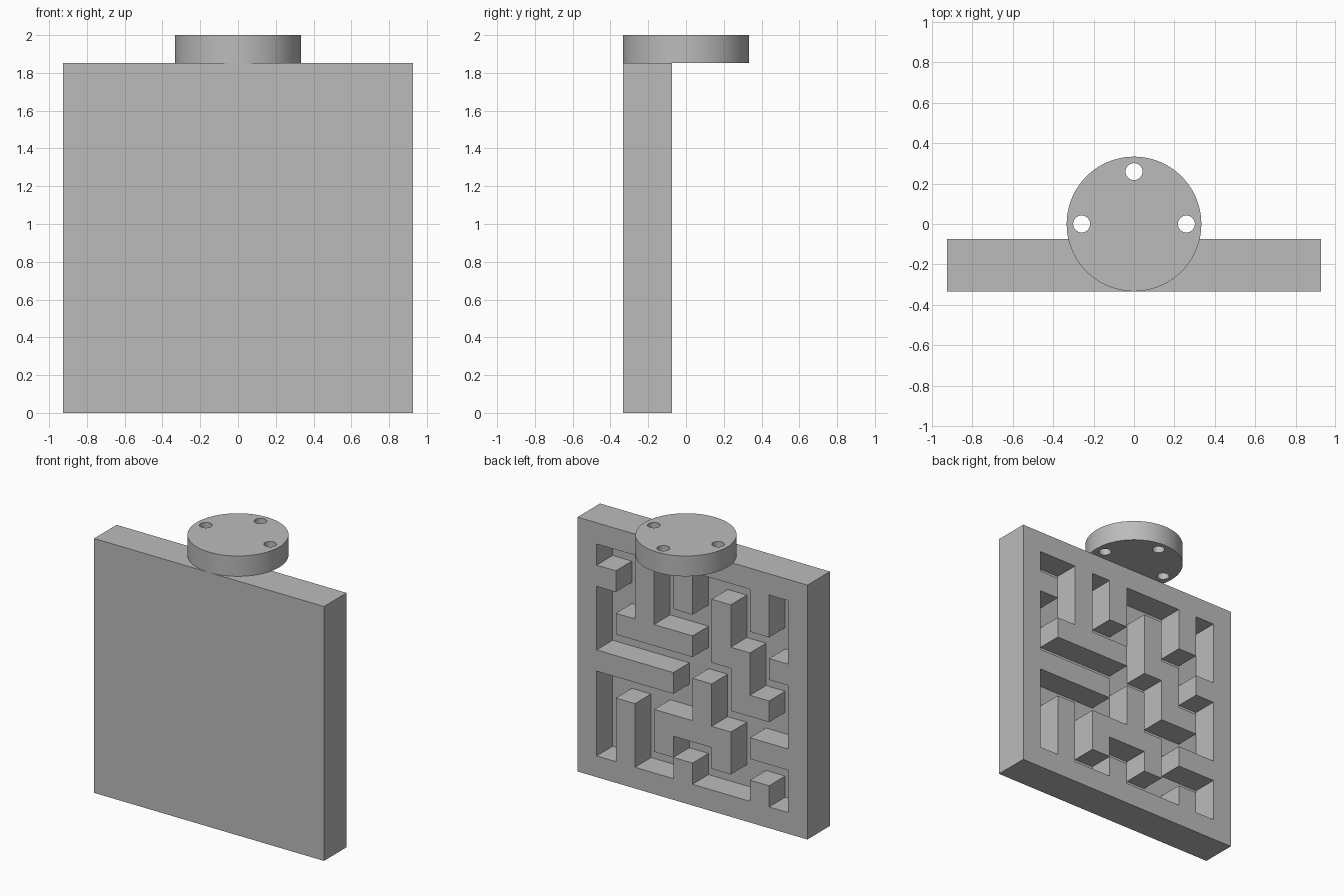
import bpy
import bmesh
from mathutils import Vector

if "Cube" in bpy.data.objects:
    bpy.data.objects.remove(bpy.data.objects["Cube"], do_unlink=True)

U = 2 / 54                       # base unit: panel 50 + disc 4 tall
SIZE = 50 * U
TOP = SIZE
FRONT, FLOOR, BACK = -9 * U, -7 * U, -2 * U

grey = bpy.data.materials.new("plain_grey")
grey.use_nodes = True
grey.diffuse_color = (0.5, 0.5, 0.5, 1)
grey.node_tree.nodes["Principled BSDF"].inputs["Base Color"].default_value = (0.5, 0.5, 0.5, 1)

# Maze plan seen from behind: # is raised wall, . is sunken path
MAZE = [
    "############",
    "#..#.#...#.#",
    "##.#.#.#.#.#",
    "#..#...#...#",
    "#.####.##.##",
    "#.......#..#",
    "#####.#.##.#",
    "#.....#....#",
    "#.#.####.###",
    "#.#.#..#...#",
    "#.#..#...#.#",
    "############",
]
N = len(MAZE)
CELL = SIZE / N


def level(r, c):
    if not (0 <= r < N and 0 <= c < N):
        return FRONT
    return BACK if MAZE[r][c] == "#" else FLOOR


def point(r, c, y):
    return Vector((SIZE / 2 - c * CELL, y, TOP - r * CELL))


def add_quad(bm, points, facing):
    face = bm.faces.new([bm.verts.new(p) for p in points])
    face.normal_update()
    if face.normal.dot(facing) < 0:
        face.normal_flip()


def step(bm, a, b, low, high, facing):
    """Upright face joining two levels along a cell edge."""
    if low > high:
        low, high, facing = high, low, -facing
    if high > low:
        add_quad(bm, [point(*a, low), point(*b, low), point(*b, high), point(*a, high)], facing)


# Maze panel: a floor per cell and a step wherever the level changes
bm = bmesh.new()
for r in range(N + 1):
    for c in range(N + 1):
        here = level(r, c)
        if r < N and c < N:
            add_quad(bm, [point(r, c, here), point(r, c + 1, here),
                          point(r + 1, c + 1, here), point(r + 1, c, here)], Vector((0, 1, 0)))
        step(bm, (r, c), (r, c + 1), level(r - 1, c), here, Vector((0, 0, 1)))
        step(bm, (r, c), (r + 1, c), level(r, c - 1), here, Vector((1, 0, 0)))
# Plain front of the panel
add_quad(bm, [point(0, 0, FRONT), point(0, N, FRONT), point(N, N, FRONT), point(N, 0, FRONT)],
         Vector((0, -1, 0)))
bmesh.ops.remove_doubles(bm, verts=bm.verts[:], dist=0.0005)
mesh = bpy.data.meshes.new("maze_panel")
bm.to_mesh(mesh)
bm.free()
mesh.materials.append(grey)
panel = bpy.data.objects.new("maze_panel", mesh)
bpy.context.collection.objects.link(panel)


def cylinder(name, radius, depth, x, y, sides):
    bpy.ops.mesh.primitive_cylinder_add(vertices=sides, radius=radius, depth=depth,
                                        location=(x, y, TOP + 2 * U))
    obj = bpy.context.object
    obj.name = name
    obj.data.materials.append(grey)
    return obj


# Mounting disc with three screw holes
disc = cylinder("mounting_disc", 9 * U, 4 * U, 0, 0, 96)
for x, y in ((-7, 0), (7, 0), (0, 7)):
    cutter = cylinder("hole_cutter", 0.042, 8 * U, x * U, y * U, 32)
    cutter.hide_render = True
    cut = disc.modifiers.new("screw_hole", "BOOLEAN")
    cut.operation = "DIFFERENCE"
    cut.solver = "EXACT"
    cut.object = cutter
    bpy.ops.object.select_all(action="DESELECT")
    disc.select_set(True)
    bpy.context.view_layer.objects.active = disc
    bpy.ops.object.modifier_apply(modifier=cut.name)
    bpy.data.objects.remove(cutter, do_unlink=True)
bpy.ops.object.shade_smooth_by_angle()
